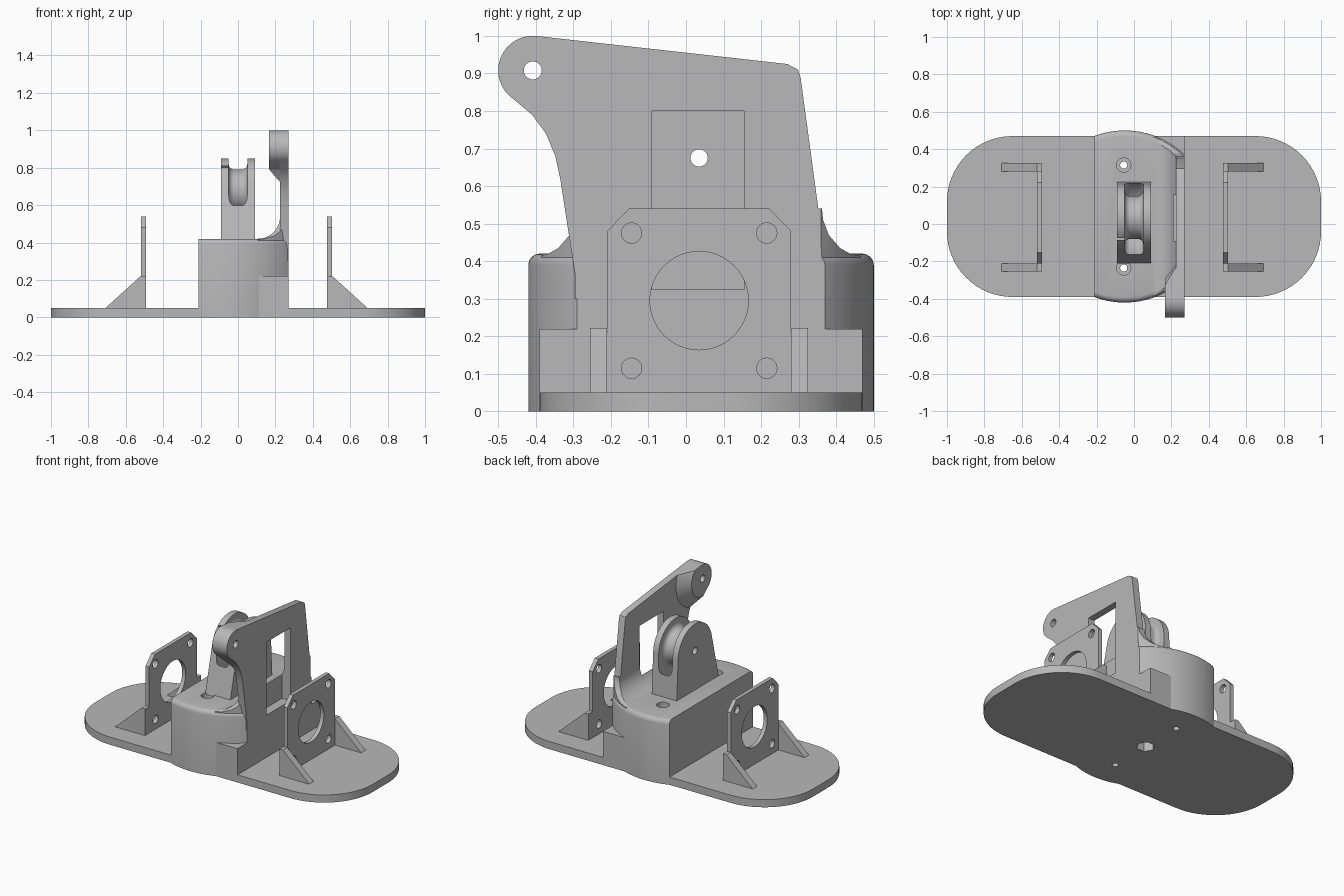
import bpy, bmesh
from math import cos, sin, radians, pi, sqrt, acos, degrees
from mathutils import Vector

cube = bpy.data.objects.get("Cube")
if cube:
    bpy.data.objects.remove(cube, do_unlink=True)

grey = bpy.data.materials.new("plain grey")
grey.use_nodes = True
grey.diffuse_color = (0.48, 0.48, 0.48, 1)
grey.node_tree.nodes["Principled BSDF"].inputs["Base Color"].default_value = (0.48, 0.48, 0.48, 1)


def finish(name, bm):
    bmesh.ops.recalc_face_normals(bm, faces=bm.faces)
    me = bpy.data.meshes.new(name)
    bm.to_mesh(me)
    bm.free()
    me.materials.append(grey)
    ob = bpy.data.objects.new(name, me)
    bpy.context.collection.objects.link(ob)
    return ob


def prism_bm(pts, axis, lo, hi):
    """Extrude a 2D outline along an axis from lo to hi."""
    place = {"x": lambda a, b, d: (d, a, b),
             "y": lambda a, b, d: (a, d, b),
             "z": lambda a, b, d: (a, b, d)}[axis]
    bm = bmesh.new()
    face = bm.faces.new([bm.verts.new(place(a, b, lo)) for a, b in pts])
    out = bmesh.ops.extrude_face_region(bm, geom=[face])
    moved = [v for v in out["geom"] if isinstance(v, bmesh.types.BMVert)]
    bmesh.ops.translate(bm, verts=moved, vec=Vector(place(0, 0, hi - lo)))
    return bm


def prism(name, pts, axis, lo, hi):
    return finish(name, prism_bm(pts, axis, lo, hi))


def arc(cx, cy, r, a0, a1, n=16):
    return [(cx + r * cos(radians(a0 + (a1 - a0) * i / n)),
             cy + r * sin(radians(a0 + (a1 - a0) * i / n))) for i in range(n + 1)]


def rect(a0, a1, b0, b1):
    return [(a0, b0), (a1, b0), (a1, b1), (a0, b1)]


def rod(axis, c, r, lo, hi, n=32):
    return prism("cutter", arc(*c, r, 0, 360, n)[:-1], axis, lo, hi)


def revolve(name, pts, cy, cz, closed):
    """Turn an (x, radius) profile around an axis parallel to x."""
    bm = bmesh.new()
    vs = [bm.verts.new((x, cy, cz + r)) for x, r in pts]
    es = [bm.edges.new(p) for p in zip(vs, vs[1:] + vs[:1])][:len(vs) if closed else -1]
    bmesh.ops.spin(bm, geom=vs + es, cent=(0, cy, cz), axis=(1, 0, 0),
                   angle=2 * pi, steps=64, use_duplicate=False)
    bmesh.ops.remove_doubles(bm, verts=bm.verts, dist=0.0001)
    return finish(name, bm)


def boolean(ob, cutter, op="DIFFERENCE"):
    cutter.hide_render = True
    mod = ob.modifiers.new("cut", "BOOLEAN")
    mod.operation, mod.object, mod.solver = op, cutter, "EXACT"
    bpy.context.view_layer.objects.active = ob
    bpy.ops.object.modifier_apply(modifier=mod.name)
    bpy.data.objects.remove(cutter, do_unlink=True)


def smooth(ob):
    bpy.ops.object.select_all(action="DESELECT")
    ob.select_set(True)
    bpy.context.view_layer.objects.active = ob
    bpy.ops.object.shade_smooth_by_angle(angle=radians(28))


FRONT, BACK, MID = -0.39, 0.47, 0.04
LEFT, RIGHT, TOP = -0.21, 0.27, 0.42
HUB = (-0.05, MID)

# Base plate with large rounded corners
R = 0.35
outline = (arc(1 - R, BACK - R, R, 0, 90) + arc(R - 1, BACK - R, R, 90, 180)
           + arc(R - 1, FRONT + R, R, 180, 270) + arc(1 - R, FRONT + R, R, 270, 360))
base = prism("base_plate", outline, "z", 0, 0.05)


# Central body: a disc cut flat on both sides, rounded along the curved top edges
def drum(r):
    a, b = (degrees(acos((x - HUB[0]) / r)) for x in (RIGHT, LEFT))
    return arc(*HUB, r, a, b, 32) + arc(*HUB, r, -b, -a, 32)


bm = prism_bm(drum(0.46), "z", 0, TOP)


def curved_rim(e):
    a, b = (v.co for v in e.verts)
    return min(a.z, b.z) > TOP - 0.001 and abs(a.x - b.x) > 0.0001


bmesh.ops.bevel(bm, geom=[e for e in bm.edges if curved_rim(e)], offset=0.03,
                segments=4, profile=0.5, affect="EDGES")
body = finish("central_body", bm)
ledge = prism("body_ledge", rect(0, RIGHT, FRONT, BACK), "z", 0, 0.22)

# Fillet flowing from the body top into the arm
fillet = prism("arm_fillet", arc(0.105, 0.54, 0.12, -90, 0)
               + [(RIGHT, 0.54), (RIGHT, 0.35), (0.105, 0.35)], "y", -0.6, 0.6)
flare = [(0.48, 0.35), (0.475, 0.41), (0.4, 0.418), (0.37, 0.435),
         (0.34, 0.47), (0.325, 0.51), (0.32, 0.56)]
boolean(fillet, prism("cutter", [(MID + y, z) for y, z in flare]
                      + [(MID - y - 0.01, z) for y, z in reversed(flare)], "x", 0, 0.5),
        "INTERSECT")
boolean(fillet, prism("cutter", drum(0.452), "z", 0.2, 0.7), "INTERSECT")

# Upright arm with a thicker pivot boss at its front tip
PIVOT = (-0.408, 0.908)
arm_outline = (arc(*PIVOT, 0.092, 84, 225, 20)
               + [(-0.41, 0.79), (-0.373, 0.74), (-0.348, 0.68), (-0.335, 0.62),
                  (-0.295, 0.36), (-0.295, 0.3), (0.365, 0.3), (0.365, 0.36), (0.355, 0.52),
                  (0.305, 0.89), (0.298, 0.91), (0.27, 0.925)])
arm = prism("arm", arm_outline, "x", 0.225, RIGHT)
boss = revolve("pivot_boss", [(0.165, 0), (0.165, 0.115), (0.225, 0.19),
                              (0.26, 0.19), (0.26, 0)], *PIVOT, False)
boolean(boss, prism("cutter", arm_outline, "x", 0.1, 0.4), "INTERSECT")
for part in (arm, boss):
    boolean(part, rod("x", PIVOT, 0.024, 0, 0.5))

# Window through the arm, reaching down into the body
for part in (arm, fillet, body, ledge):
    boolean(part, prism("cutter", rect(-0.09, 0.155, 0.325, 0.8), "x", 0.21, 0.4))

# Fixing holes from top to bottom and a hexagonal pocket underneath
for part in (base, body):
    for y in (-0.235, 0.315):
        boolean(part, rod("z", (-0.055, y), 0.019, -0.1, 0.6))
        boolean(part, rod("z", (-0.055, y), 0.038, 0.3, 0.6))
for part in (base, body, ledge):
    boolean(part, rod("z", (-0.055, MID), 0.055, -0.1, 0.2, 6))

# Grooved guide block: sloped foot, round top, rope groove and axle hole
AXLE = (0.035, 0.675)
guide = prism("guide_block", [(-0.21, TOP - 0.01), (0.225, TOP - 0.01)]
              + arc(*AXLE, 0.175, 3, 166, 40), "x", -0.09, 0.09)
groove = (arc(0.02, 0.145, 0.03, 0, -90, 5) + arc(-0.02, 0.145, 0.03, -90, -180, 5)
          + arc(-0.02, 0.184, 0.03, 180, 90, 5) + arc(0.02, 0.184, 0.03, 90, 0, 5))
boolean(guide, revolve("cutter", groove, *AXLE, True))
boolean(guide, rod("x", AXLE, 0.023, -0.3, 0.3))

# Motor mounts, one each side, with triangular gussets
mounts = []
for side, s in (("left", 1), ("right", -1)):
    def at(v):
        return -0.008 + s * v
    plate = prism(side + "_motor_mount",
                  [(-0.21, 0.04), (0.28, 0.04), (0.28, 0.48), (0.222, 0.54),
                   (-0.152, 0.54), (-0.21, 0.48)], "x", at(0.485), at(0.511))
    boolean(plate, rod("x", (0.035, 0.295), 0.131, -1, 1, 48))
    for y in (-0.145, 0.215):
        for z in (0.115, 0.475):
            boolean(plate, rod("x", (y, z), 0.027, -1, 1, 24))
    mounts.append(plate)
    for end, y in (("front", -0.255), ("back", 0.28)):
        prism(side + "_" + end + "_gusset",
              [(at(0.485), 0.04), (at(0.485), 0.222), (at(0.511), 0.222),
               (at(0.7), 0.05), (at(0.7), 0.04)], "y", y, y + 0.045)

for part in [base, body, fillet, arm, boss, guide] + mounts:
    smooth(part)
